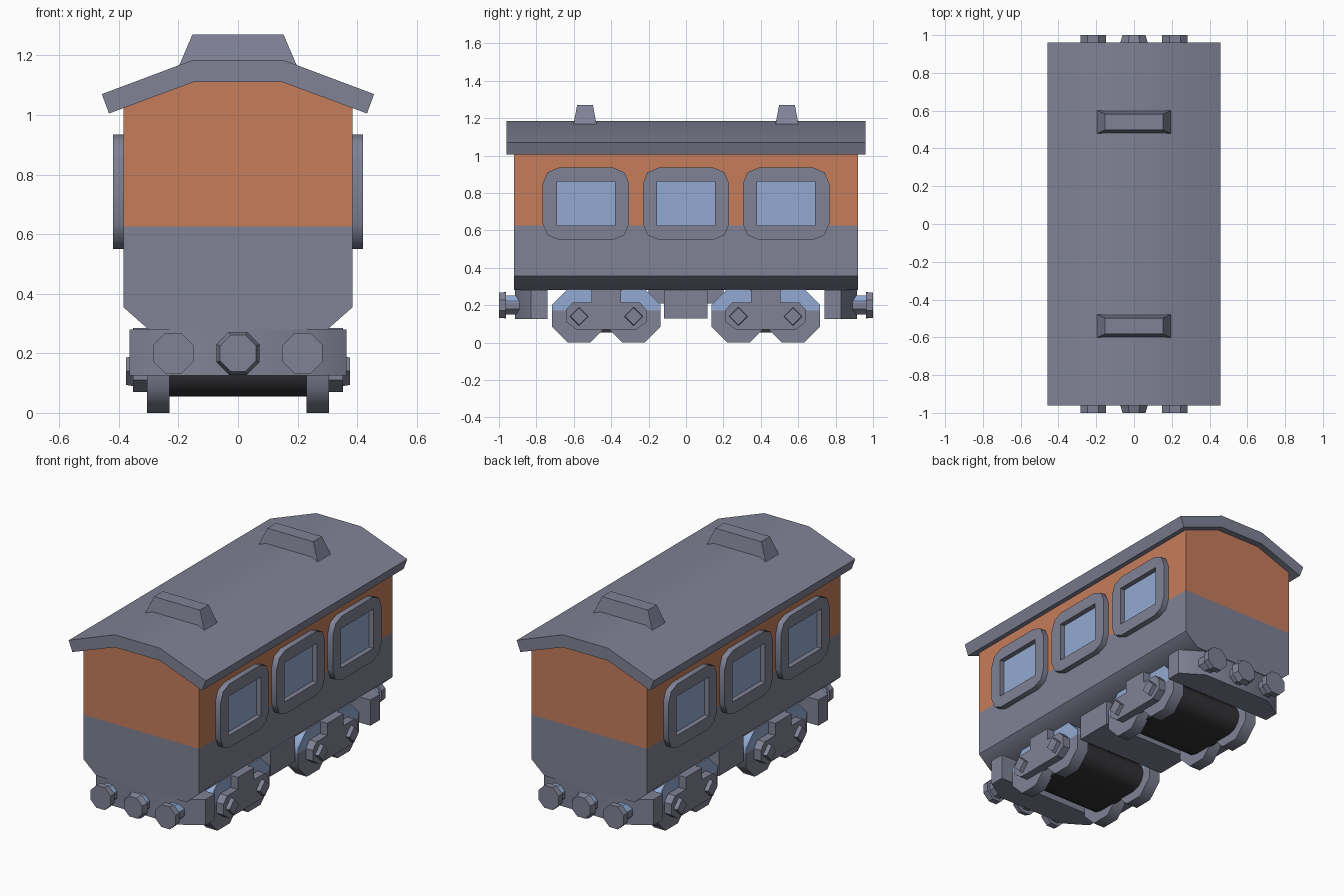
import bpy, bmesh, math
from mathutils import Vector

if "Cube" in bpy.data.objects:
    bpy.data.objects.remove(bpy.data.objects["Cube"])


def material(name, rgb):
    m = bpy.data.materials.new(name)
    m.diffuse_color = [((c / 255 + 0.055) / 1.055) ** 2.4 for c in rgb] + [1]
    m.use_nodes = True
    m.node_tree.nodes["Principled BSDF"].inputs["Base Color"].default_value = m.diffuse_color
    return m


GREY = material("slate_grey", (128, 130, 149))
ORANGE = material("orange_paint", (198, 124, 91))
BLUE = material("window_blue", (147, 170, 210))
DARK = material("dark_underframe", (50, 50, 53))


def finish(name, bm, mats, smooth=None):
    bmesh.ops.recalc_face_normals(bm, faces=bm.faces[:])
    mesh = bpy.data.meshes.new(name)
    bm.to_mesh(mesh)
    bm.free()
    obj = bpy.data.objects.new(name, mesh)
    bpy.context.collection.objects.link(obj)
    for m in mats:
        mesh.materials.append(m)
    if smooth:
        bpy.ops.object.select_all(action='DESELECT')
        obj.select_set(True)
        bpy.context.view_layer.objects.active = obj
        bpy.ops.object.shade_smooth_by_angle(angle=math.radians(smooth))
    return obj


def place(p, axis, t):
    a, b = p
    return Vector({'x': (t, a, b), 'y': (a, t, b), 'z': (a, b, t)}[axis])


def loft(sections):
    """Solid through rings of equal point count, capped at both ends."""
    bm = bmesh.new()
    rings = [[bm.verts.new(p) for p in s] for s in sections]
    n = len(rings[0])
    for r, q in zip(rings, rings[1:]):
        for i in range(n):
            j = (i + 1) % n
            bm.faces.new((r[i], r[j], q[j], q[i]))
    bm.faces.new(rings[0])
    bm.faces.new(rings[-1])
    return bm


def prism(profile, axis, lo, hi):
    return loft([[place(p, axis, t) for p in profile] for t in (lo, hi)])


def ngon(n, r, a, b, turn=0.5):
    return [(a + r * math.cos(2 * math.pi * (i + turn) / n),
             b + r * math.sin(2 * math.pi * (i + turn) / n)) for i in range(n)]


def rect(a0, a1, b0, b1):
    return [(a0, b0), (a1, b0), (a1, b1), (a0, b1)]


def mirrored(half):
    return half + [(-x, z) for x, z in reversed(half)]


def paint_above(bm, z):
    """Cut at height z and give the faces above it the second material."""
    bmesh.ops.bisect_plane(bm, geom=bm.verts[:] + bm.edges[:] + bm.faces[:],
                           plane_co=(0, 0, z), plane_no=(0, 0, 1))
    for f in bm.faces:
        f.material_index = int(f.calc_center_median().z > z)


# Carriage body, grey below and orange above the waistline
body = prism(mirrored([(0.30, 0.28), (0.385, 0.355), (0.385, 1.03), (0.15, 1.115)]), 'y', -0.92, 0.92)
paint_above(body, 0.625)
finish("body", body, [GREY, ORANGE], 46)

# Roof
roof = mirrored([(0.15, 1.11), (0.433, 1.005), (0.457, 1.07), (0.15, 1.185)])
finish("roof", prism(roof, 'y', -0.96, 0.96), [GREY], 30)

# Roof vents
for y in (-0.54, 0.54):
    low = [(x, y + d, z) for x, d, z in ((-0.2, -0.063, 1.16), (0.2, -0.063, 1.16), (0.2, 0.063, 1.16), (-0.2, 0.063, 1.16))]
    top = [(x, y + d, 1.27) for x, d in ((-0.153, -0.042), (0.153, -0.042), (0.153, 0.042), (-0.153, 0.042))]
    finish("roof_vent", loft([low, top]), [GREY])

# Windows: rounded frame with a square opening, and a glass plate
W, Z0, Z1, R = 0.231, 0.55, 0.935, 0.085
for side in (-1, 1):
    for yc in (-0.535, 0, 0.535):
        outer = []
        for k, (sy, zc) in enumerate(((1, Z1 - R), (-1, Z1 - R), (-1, Z0 + R), (1, Z0 + R))):
            for i in range(3):
                a = math.pi / 2 * k + math.pi / 4 * i
                outer.append((yc + sy * (W - R) + R * math.cos(a), zc + R * math.sin(a)))
        inner = rect(yc - 0.155, yc + 0.155, 0.625, 0.862)
        bm = bmesh.new()
        edges = []
        for loop in (outer, inner):
            vs = [bm.verts.new(place(p, 'x', side * 0.38)) for p in loop]
            edges += [bm.edges.new((vs[i - 1], vs[i])) for i in range(len(vs))]
        bmesh.ops.triangle_fill(bm, edges=edges, use_beauty=True)
        ext = bmesh.ops.extrude_face_region(bm, geom=bm.faces[:], use_keep_orig=True)
        for v in ext["geom"]:
            if isinstance(v, bmesh.types.BMVert):
                v.co.x = side * 0.42
        finish("window_frame", bm, [GREY], 46)
        glass = rect(yc - 0.157, yc + 0.157, 0.623, 0.864)
        finish("window_glass", prism(glass, 'x', side * 0.383, side * 0.39), [BLUE])

# Centre tank and chassis block under the floor
finish("centre_tank", prism(rect(-0.3, 0.3, -0.118, 0.115), 'z', 0.13, 0.285), [GREY])
finish("chassis_block", prism(rect(-0.2, 0.2, -0.2, 0.2), 'z', 0.21, 0.285), [GREY])

for s in (-1, 1):
    # Buffer beam with angled ends
    plan = [(0.365, 0.74), (0.365, 0.83), (0.23, 0.915), (-0.23, 0.915), (-0.365, 0.83), (-0.365, 0.74)]
    finish("buffer_beam", prism([(x, s * y) for x, y in plan], 'z', 0.125, 0.28), [GREY], 46)

    # Side buffers and central coupling
    for x in (-0.217, 0, 0.217):
        r0, r1 = (0.078, 0.066) if x == 0 else (0.073, 0.073)
        neck = prism(ngon(8, 0.055, x, 0.2), 'y', s * 0.85, s * 0.966)
        paint_above(neck, 0.215)
        finish("buffer_neck", neck, [GREY, BLUE])
        head = [[place(p, 'y', s * t) for p in ngon(8, r, x, 0.2)] for r, t in ((r0, 0.962), (r1, 1.0))]
        finish("buffer_head", loft(head), [GREY])

    # Bogie core between the wheels, a rounded block round both axles
    ya, yb, r = 0.28, 0.572, 0.088
    core = [(c + r * math.cos(a), 0.143 + r * math.sin(a))
            for c, start in ((yb, -90), (ya, 90))
            for a in (math.radians(start + 30 * i) for i in range(7))]
    finish("bogie_core", prism([(s * y, z) for y, z in core], 'x', -0.24, 0.24), [DARK], 46)
    ym = s * (ya + yb) / 2
    finish("bogie_pivot", prism(rect(-0.12, 0.12, ym - 0.08, ym + 0.08), 'z', 0.2, 0.285), [GREY])

    for side in (-1, 1):
        # Side frame with a raised middle
        half = [(0.16, 0.07), (0.215, 0.11), (0.215, 0.175), (0.18, 0.213), (0.078, 0.213), (0.078, 0.285)]
        frame = [(ym + y, z) for y, z in mirrored(half)]
        finish("bogie_frame", prism(frame, 'x', side * 0.295, side * 0.352), [GREY])
        for y in (ya, yb):
            # Wheels, with the upper part blue
            wheel = prism(ngon(8, 0.155, s * y, 0.143), 'x', side * 0.23, side * 0.305)
            paint_above(wheel, 0.172)
            finish("wheel", wheel, [GREY, BLUE], 46)
            # Diamond axle caps
            cap = [[place(p, 'x', side * t) for p in ngon(4, q, s * y, 0.14, 0)]
                   for q, t in ((0.052, 0.34), (0.046, 0.376))]
            finish("axle_cap", loft(cap), [GREY])
